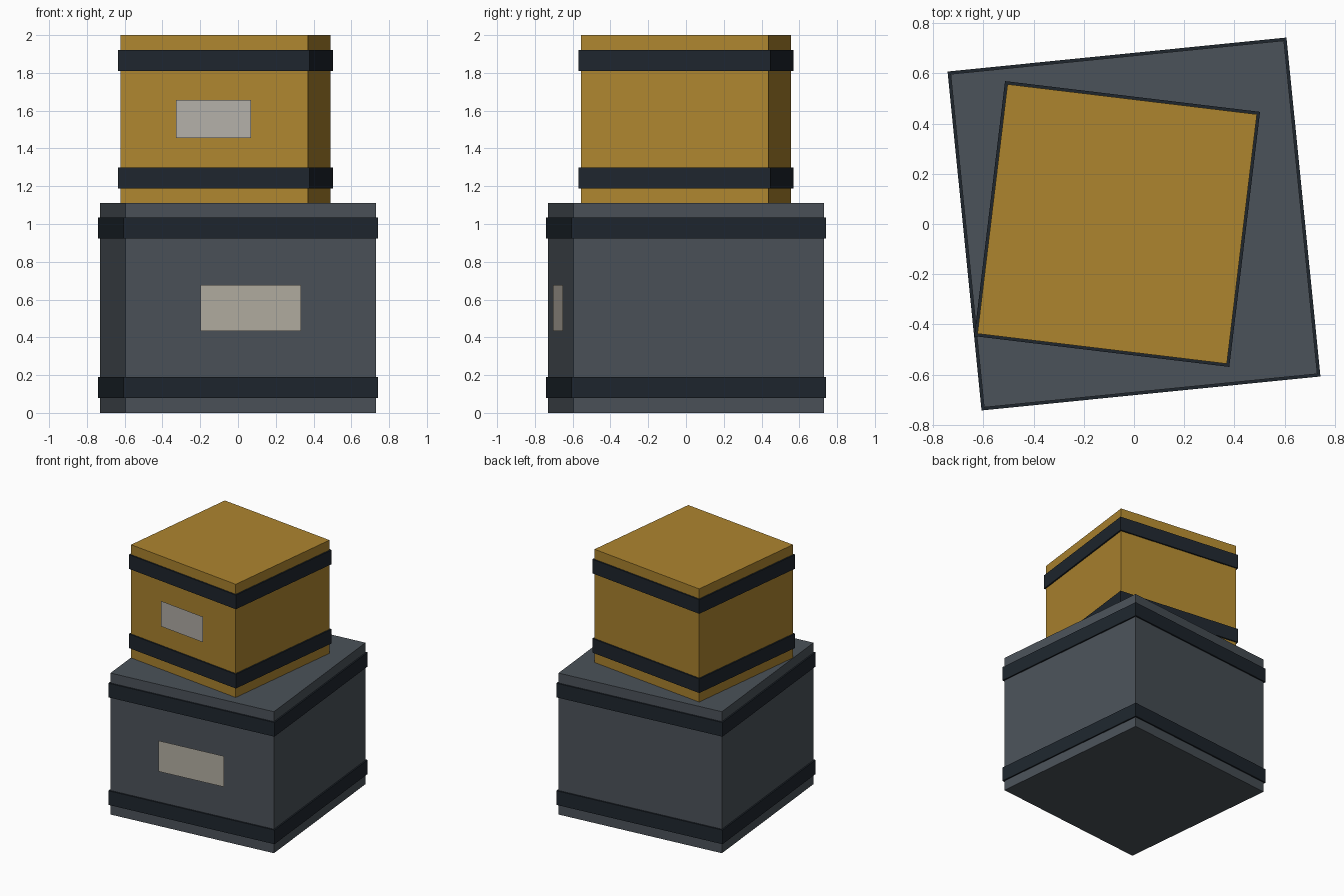
import bpy
import bmesh
from mathutils import Matrix

if "Cube" in bpy.data.objects:
    bpy.data.objects.remove(bpy.data.objects["Cube"])


def material(name, rgb):
    m = bpy.data.materials.new(name)
    m.diffuse_color = (*rgb, 1)
    m.use_nodes = True
    m.node_tree.nodes["Principled BSDF"].inputs["Base Color"].default_value = m.diffuse_color
    return m


SLATE = material("slate", (0.07, 0.084, 0.1))
OCHRE = material("ochre", (0.42, 0.235, 0.028))
STRAP = material("dark_strap", (0.013, 0.019, 0.027))
PAPER = material("paper_warm", (0.45, 0.42, 0.36))
PAPER_GREY = material("paper_grey", (0.45, 0.43, 0.39))


def add(name, bm, mat, frame):
    mesh = bpy.data.meshes.new(name)
    bm.to_mesh(mesh)
    bm.free()
    mesh.materials.append(mat)
    obj = bpy.data.objects.new(name, mesh)
    obj.matrix_world = frame
    bpy.context.collection.objects.link(obj)


def block(name, side, height, z, mat, frame):
    bm = bmesh.new()
    bmesh.ops.create_cube(bm, size=1)
    bmesh.ops.scale(bm, vec=(side, side, height), verts=bm.verts)
    bmesh.ops.translate(bm, vec=(0, 0, z), verts=bm.verts)
    add(name, bm, mat, frame)


def crate(name, x, z, turn, side, height, label, mat, paper):
    frame = Matrix.Translation((x, 0, z)) @ Matrix.Rotation(turn, 4, 'Z')
    block(name + "_crate", side, height, height / 2, mat, frame)
    # straps wrapped near the bottom and top edges
    for part, level in (("lower", 0.1333), ("upper", height - 0.1333)):
        block(f"{name}_crate_{part}_strap", side + 0.0225, 0.111, level, STRAP, frame)
    # flat label just in front of the front face
    w, h = label[0] / 2, label[1] / 2
    y, mid = -side / 2 - 0.0133, height / 2
    bm = bmesh.new()
    bm.faces.new([bm.verts.new((a, y, mid + b))
                  for a, b in ((-w, -h), (w, -h), (w, h), (-w, h))])
    add(name + "_crate_label", bm, paper, frame)


crate("bottom", 0, 0, 0.1, 1.3333, 1.1111, (0.533, 0.242), SLATE, PAPER)
crate("top", -0.067, 1.1111, -0.12, 1.0, 0.8889, (0.4, 0.2), OCHRE, PAPER_GREY)
